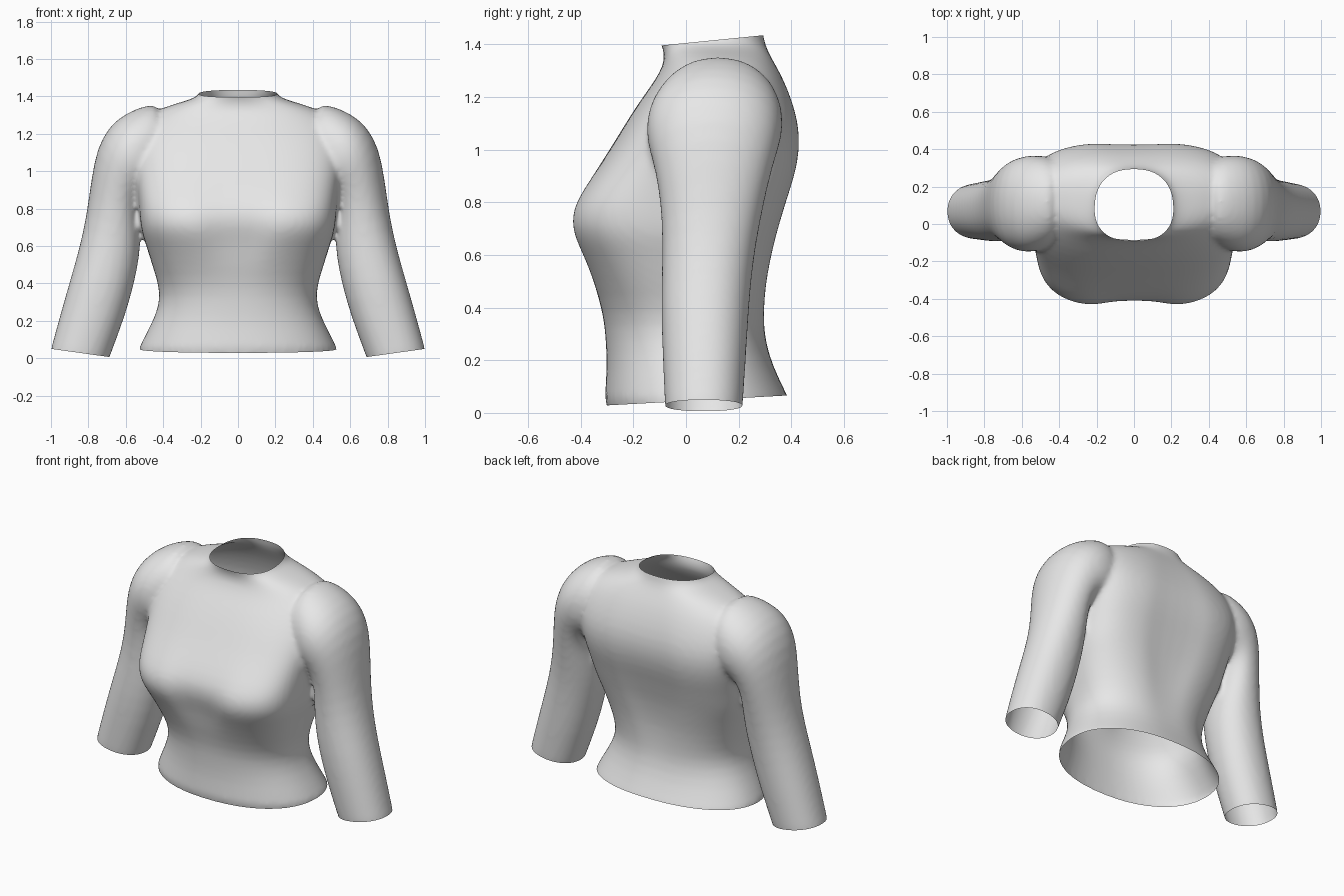
import bpy
import bmesh
from math import cos, sin, pi, exp, copysign

cube = bpy.data.objects.get("Cube")
if cube:
    bpy.data.objects.remove(cube)

SIDES = 48


def bell(value, centre, width):
    return exp(-((value - centre) / width) ** 2)


def rounded(t, p):
    """Point on a unit superellipse."""
    return (copysign(abs(cos(t)) ** (2 / p), cos(t)),
            copysign(abs(sin(t)) ** (2 / p), sin(t)))


def loft(bm, rings):
    """Skin a list of rings into a closed tube."""
    loops = [[bm.verts.new(co) for co in ring] for ring in rings]
    for low, high in zip(loops, loops[1:]):
        for i in range(SIDES):
            j = (i + 1) % SIDES
            bm.faces.new((low[i], low[j], high[j], high[i]))
    bm.faces.new(loops[0])
    bm.faces.new(loops[-1])


def torso_ring(z, half_width, front, back):
    """Body section with bust cleavage and a spine groove."""
    p = 2.2 + 1.3 * bell(z, 0.85, 0.35)
    centre = front + (back - front) * 0.52
    ring = []
    for i in range(SIDES):
        u, v = rounded(2 * pi * (i + 0.5) / SIDES, p)
        x = half_width * u
        if v < 0:
            y = centre + (centre - front) * v
            y += 0.075 * bell(z, 0.7, 0.14) * bell(x, 0, 0.13) * -v
        else:
            y = centre + (back - centre) * v
            y -= 0.04 * bell(z, 0.8, 0.4) * bell(x, 0, 0.11) * v
        ring.append((x, y, z))
    return ring


def sleeve_ring(side, outer_x, outer_z, inner_x, inner_z, front, back):
    """Tilted oval section spanning an outer and an inner point."""
    ring = []
    for i in range(SIDES):
        u, v = rounded(2 * pi * i / SIDES, 2.15)
        k = (u + 1) / 2
        ring.append((side * (inner_x + (outer_x - inner_x) * k),
                     (front + back) / 2 + (back - front) / 2 * v,
                     inner_z + (outer_z - inner_z) * k))
    return ring


# height, half width, front y, back y
TORSO = [
    (-0.05, 0.57, -0.31, 0.44), (0.06, 0.53, -0.31, 0.39),
    (0.17, 0.47, -0.30, 0.335), (0.28, 0.42, -0.305, 0.305),
    (0.38, 0.42, -0.315, 0.305), (0.5, 0.46, -0.36, 0.315),
    (0.6, 0.49, -0.405, 0.335), (0.67, 0.515, -0.44, 0.35),
    (0.74, 0.525, -0.45, 0.37), (0.81, 0.53, -0.425, 0.39),
    (0.9, 0.54, -0.36, 0.42), (1.0, 0.56, -0.29, 0.44),
    (1.1, 0.58, -0.23, 0.435), (1.2, 0.57, -0.165, 0.405),
    (1.28, 0.52, -0.105, 0.37), (1.34, 0.41, -0.08, 0.335),
    (1.375, 0.28, -0.085, 0.315), (1.4, 0.21, -0.095, 0.305),
    (1.44, 0.195, -0.11, 0.295), (1.5, 0.19, -0.12, 0.29),
]

# outer x and z, inner x and z, front y, back y
SLEEVE = [
    (0.40, 1.37, 0.36, 0.95, -0.08, 0.33),
    (0.50, 1.35, 0.42, 0.92, -0.12, 0.36),
    (0.60, 1.31, 0.46, 0.90, -0.15, 0.37),
    (0.69, 1.24, 0.50, 0.88, -0.15, 0.36),
    (0.755, 1.12, 0.52, 0.85, -0.13, 0.34),
    (0.785, 0.95, 0.53, 0.78, -0.105, 0.31),
    (0.81, 0.76, 0.52, 0.68, -0.09, 0.28),
    (0.845, 0.6, 0.525, 0.55, -0.09, 0.255),
    (0.89, 0.44, 0.555, 0.40, -0.095, 0.24),
    (0.94, 0.27, 0.605, 0.22, -0.09, 0.23),
    (1.0, 0.05, 0.69, 0.0, -0.08, 0.215),
    (1.03, -0.07, 0.725, -0.11, -0.075, 0.21),
]

# Body and both sleeves as closed volumes
bm = bmesh.new()
loft(bm, [torso_ring(*row) for row in TORSO])
for side in (1, -1):
    loft(bm, [sleeve_ring(side, *row) for row in SLEEVE])
bmesh.ops.recalc_face_normals(bm, faces=bm.faces)
mesh = bpy.data.meshes.new("shirt")
bm.to_mesh(mesh)
bm.free()
shirt = bpy.data.objects.new("shirt", mesh)
bpy.context.collection.objects.link(shirt)

# Merge the volumes into one soft skin
subdivision = shirt.modifiers.new("round", 'SUBSURF')
subdivision.levels = 1
remesh = shirt.modifiers.new("merge", 'REMESH')
remesh.mode = 'VOXEL'
remesh.voxel_size = 0.015
soften = shirt.modifiers.new("soften", 'SMOOTH')
soften.factor = 0.5
soften.iterations = 8
bpy.context.view_layer.objects.active = shirt
shirt.select_set(True)
for name in ("round", "merge", "soften"):
    bpy.ops.object.modifier_apply(modifier=name)

# Trim the neck, hem and cuffs open
bm = bmesh.new()
bm.from_mesh(shirt.data)


def trim(point, normal, inside):
    verts = {v for v in bm.verts if inside(v.co)}
    edges = [e for e in bm.edges if all(v in verts for v in e.verts)]
    faces = [f for f in bm.faces if all(v in verts for v in f.verts)]
    bmesh.ops.bisect_plane(bm, geom=list(verts) + edges + faces,
                           plane_co=point, plane_no=normal, clear_outer=True)


trim((0, 0, 1.405), (0, -0.1, 1), lambda c: c.z > 1.3)
trim((0, 0, 0.045), (0, 0.055, -1), lambda c: c.z < 0.2 and abs(c.x) < 0.6)
for side in (1, -1):
    trim((side, 0, 0.05), (side * 0.14, 0, -1),
         lambda c: c.z < 0.2 and c.x * side > 0.6)
bm.to_mesh(shirt.data)
bm.free()

# Plain grey cloth
cloth = bpy.data.materials.new("grey_cloth")
cloth.use_nodes = True
grey = (0.8, 0.8, 0.8, 1)
cloth.diffuse_color = grey
cloth.node_tree.nodes["Principled BSDF"].inputs["Base Color"].default_value = grey
shirt.data.materials.clear()
shirt.data.materials.append(cloth)
bpy.ops.object.shade_smooth()
